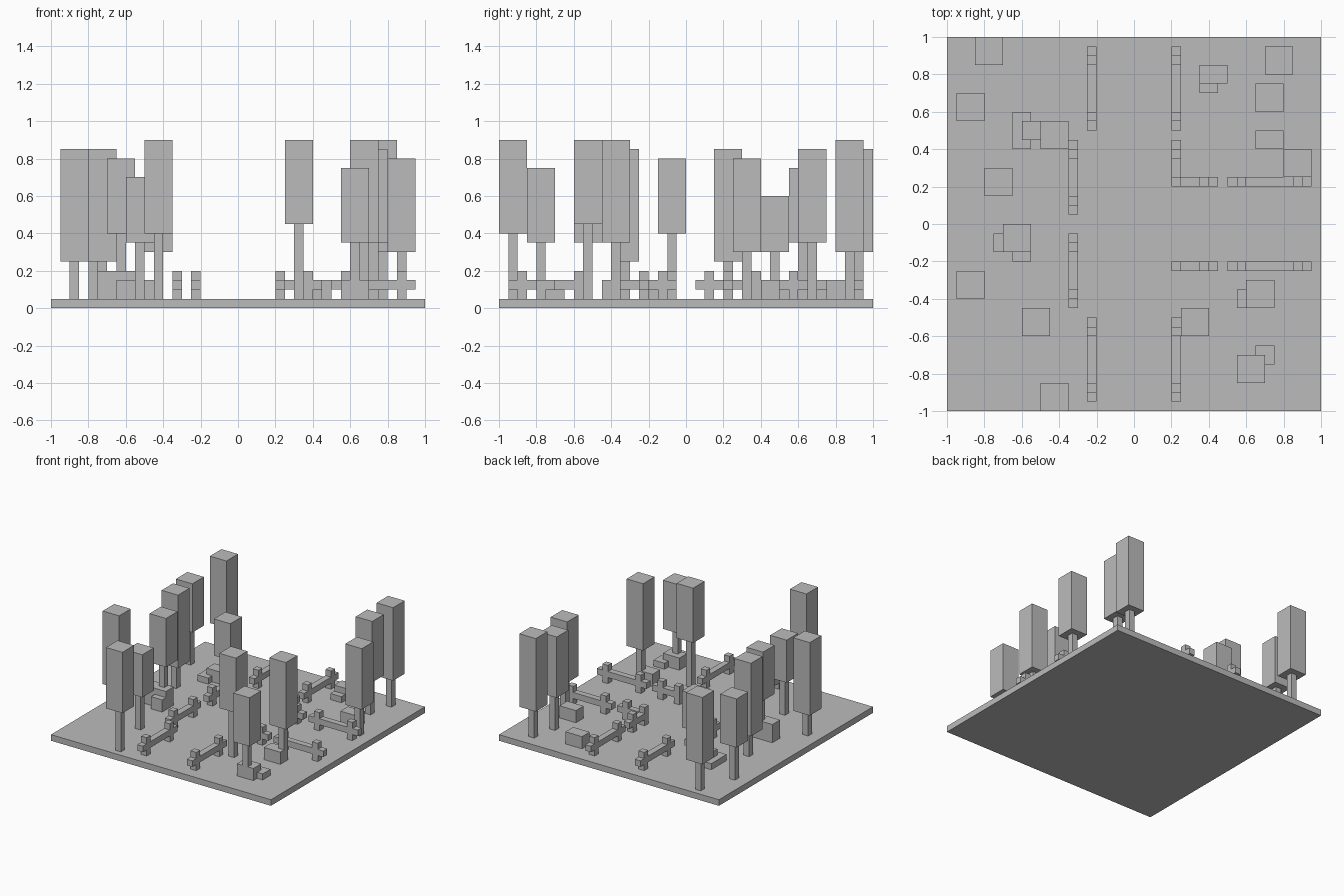
import bpy

cube = bpy.data.objects.get("Cube")
if cube:
    bpy.data.objects.remove(cube, do_unlink=True)

grey = bpy.data.materials.new("plain_grey")
grey.use_nodes = True
grey.diffuse_color = (0.5, 0.5, 0.5, 1)
grey.node_tree.nodes["Principled BSDF"].inputs["Base Color"].default_value = (0.5, 0.5, 0.5, 1)

GROUND = 0.05
UNIT = 0.05


def box(name, x0, x1, y0, y1, z0, z1):
    bpy.ops.mesh.primitive_cube_add(size=1)
    ob = bpy.context.object
    ob.name = name
    for v in ob.data.vertices:
        v.co = (x1 if v.co.x > 0 else x0,
                y1 if v.co.y > 0 else y0,
                z1 if v.co.z > 0 else z0)
    ob.data.materials.append(grey)
    return ob


def tree(x, y, low, high):
    """Square trunk centred below a tall box crown; x, y is the crown's low corner."""
    box("tree_trunk", x + UNIT, x + 2 * UNIT, y + UNIT, y + 2 * UNIT, GROUND, low)
    box("tree_crown", x, x + 3 * UNIT, y, y + 3 * UNIT, low, high)


def fence(axis, across, start, end, posts):
    """Rail along one axis with square posts at the given offsets."""
    def part(name, a, b, z0, z1):
        if axis == "x":
            box(name, a, b, across, across + UNIT, z0, z1)
        else:
            box(name, across, across + UNIT, a, b, z0, z1)
    part("fence_rail", start, end, 0.10, 0.15)
    for p in posts:
        part("fence_post", p, p + UNIT, GROUND, 0.20)


# Ground slab
box("ground", -1, 1, -1, 1, 0, GROUND)

# Trees on the right-hand side (-x)
tree(-0.85, 0.85, 0.30, 0.85)
tree(-0.95, 0.55, 0.35, 0.75)
tree(-0.50, 0.40, 0.30, 0.60)
tree(-0.80, 0.15, 0.25, 0.85)
tree(-0.70, -0.15, 0.40, 0.80)
tree(-0.95, -0.40, 0.25, 0.85)
tree(-0.60, -0.60, 0.35, 0.70)
tree(-0.50, -1.00, 0.40, 0.90)

# Trees on the left-hand side (+x)
tree(0.70, 0.80, 0.30, 0.90)
tree(0.65, 0.60, 0.35, 0.85)
tree(0.80, 0.25, 0.30, 0.80)
tree(0.60, -0.45, 0.35, 0.90)
tree(0.25, -0.60, 0.45, 0.90)
tree(0.55, -0.85, 0.35, 0.75)

# Long fences along the path
for across in (-0.25, 0.20):
    fence("y", across, 0.50, 0.95, (0.55, 0.85))
    fence("y", across, -0.95, -0.50, (-0.90, -0.60))

# Set-back fences around the middle
fence("y", -0.35, 0.05, 0.45, (0.10, 0.35))
fence("y", -0.35, -0.45, -0.05, (-0.40, -0.15))

# Side path fences
for across in (-0.25, 0.20):
    fence("x", across, 0.20, 0.45, (0.20, 0.35))
    fence("x", across, 0.50, 0.95, (0.55, 0.85))
fence("y", 0.20, 0.25, 0.45, (0.35,))

# Rocks, each of one or two low blocks
rocks = [
    (-0.65, -0.55, 0.40, 0.60, 0.10), (-0.60, -0.40, 0.45, 0.55, 0.15),
    (-0.75, -0.55, -0.15, -0.05, 0.20), (-0.65, -0.55, -0.20, -0.10, 0.15),
    (0.35, 0.50, 0.75, 0.85, 0.15), (0.35, 0.45, 0.70, 0.80, 0.10),
    (0.65, 0.80, 0.40, 0.50, 0.15),
    (0.55, 0.70, -0.45, -0.35, 0.15),
    (0.65, 0.75, -0.75, -0.65, 0.10), (0.55, 0.70, -0.80, -0.70, 0.15),
]
for x0, x1, y0, y1, top in rocks:
    box("rock", x0, x1, y0, y1, GROUND, top)
